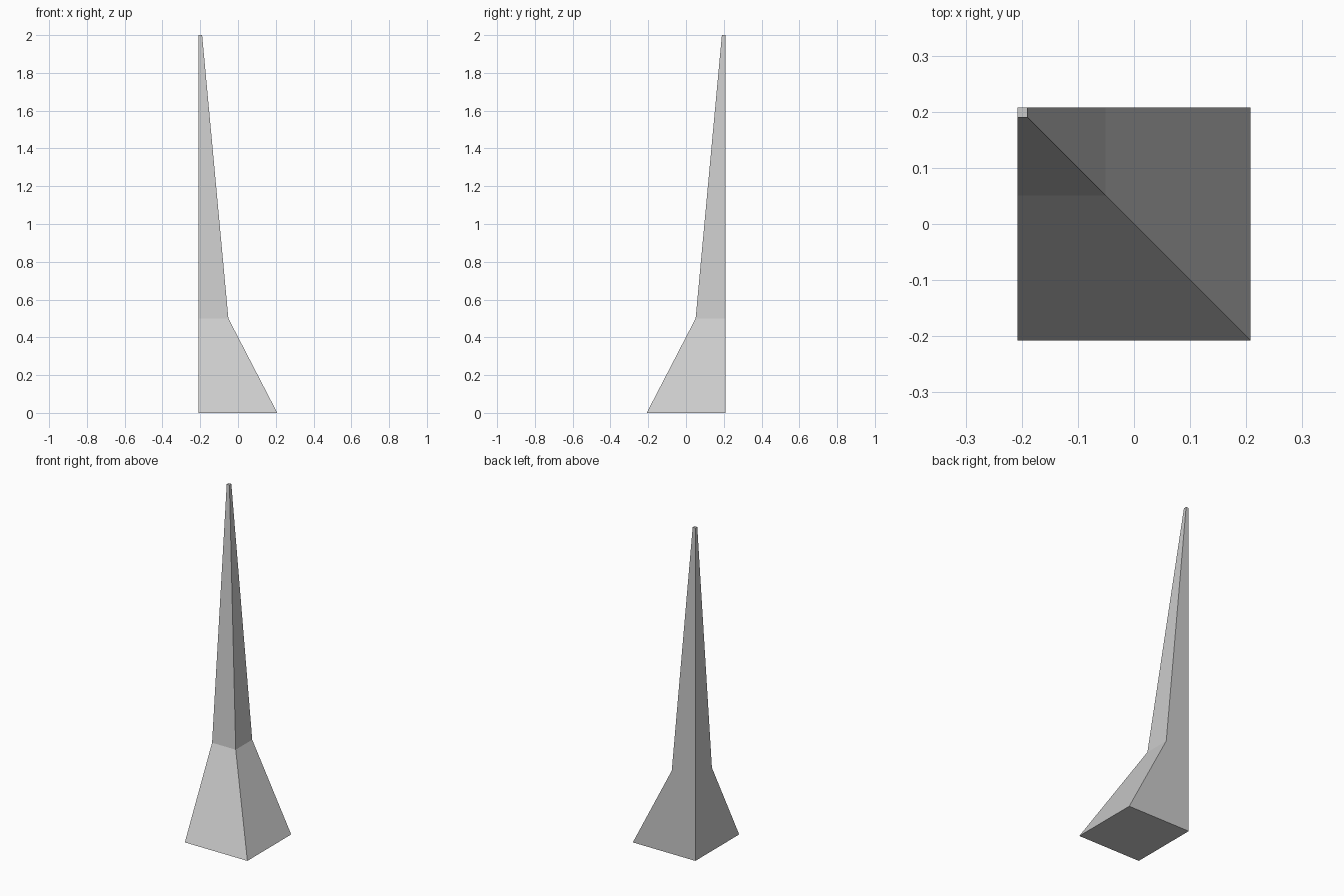
import bpy
import bmesh

cube = bpy.data.objects.get("Cube")
if cube:
    bpy.data.objects.remove(cube, do_unlink=True)

# Single flat grey
grey = bpy.data.materials.new("light grey")
grey.use_nodes = True
colour = (0.6, 0.6, 0.6, 1.0)
grey.diffuse_color = colour
grey.node_tree.nodes["Principled BSDF"].inputs["Base Color"].default_value = colour

# Spire: square sections sharing one vertical back-right corner edge
CORNER = 0.208
SECTIONS = [(0.0, 0.416), (0.5, 0.157), (2.0, 0.018)]  # height, side


def square_ring(bm, z, side):
    x0, x1 = -CORNER, -CORNER + side
    y0, y1 = CORNER - side, CORNER
    return [bm.verts.new((x, y, z)) for x, y in
            ((x0, y0), (x1, y0), (x1, y1), (x0, y1))]


bm = bmesh.new()
rings = [square_ring(bm, z, side) for z, side in SECTIONS]

# Sloping sides between neighbouring sections
for low, high in zip(rings, rings[1:]):
    for i in range(4):
        j = (i + 1) % 4
        bm.faces.new((low[i], low[j], high[j], high[i]))

# Base and tip caps
bm.faces.new(rings[0][::-1])
bm.faces.new(rings[-1])
bmesh.ops.recalc_face_normals(bm, faces=bm.faces)

mesh = bpy.data.meshes.new("corner_spire")
bm.to_mesh(mesh)
bm.free()
mesh.materials.append(grey)
spire = bpy.data.objects.new("corner_spire", mesh)
bpy.context.scene.collection.objects.link(spire)
